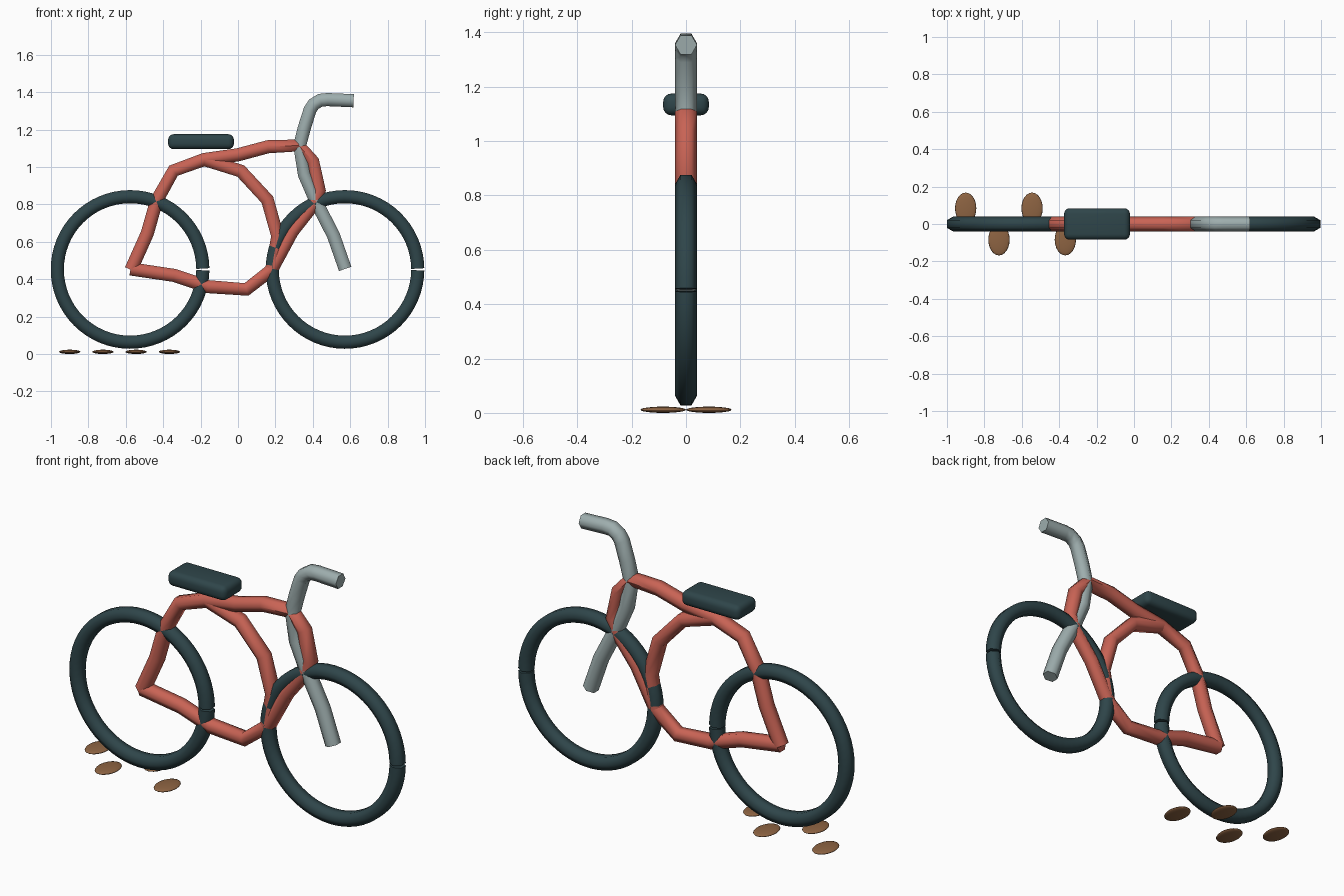
import bpy, bmesh, math
from mathutils import Vector

if "Cube" in bpy.data.objects:
    bpy.data.objects.remove(bpy.data.objects["Cube"])

TUBE = 0.0405


def material(name, rgb):
    m = bpy.data.materials.new(name)
    m.diffuse_color = (*rgb, 1)
    m.use_nodes = True
    m.node_tree.nodes["Principled BSDF"].inputs["Base Color"].default_value = m.diffuse_color
    return m


TEAL = material("dark teal", (0.028, 0.06, 0.068))
RED = material("brick red", (0.58, 0.125, 0.09))
SILVER = material("silver grey", (0.34, 0.42, 0.42))
BROWN = material("brown", (0.27, 0.127, 0.055))


def finish(name, bm, mat, angle=62):
    bmesh.ops.recalc_face_normals(bm, faces=bm.faces)
    me = bpy.data.meshes.new(name)
    bm.to_mesh(me)
    bm.free()
    me.materials.append(mat)
    ob = bpy.data.objects.new(name, me)
    bpy.context.collection.objects.link(ob)
    bpy.ops.object.select_all(action='DESELECT')
    ob.select_set(True)
    bpy.context.view_layer.objects.active = ob
    bpy.ops.object.shade_smooth_by_angle(angle=math.radians(angle))
    return ob


def tube(name, path, mat):
    """Sweep a hexagon along a path in the x-z plane, with capped ends."""
    pts = [Vector((x, 0, z)) for x, z in path]
    bm = bmesh.new()
    rings = []
    for i, p in enumerate(pts):
        before = (p - pts[i - 1]).normalized() if i else Vector()
        after = (pts[i + 1] - p).normalized() if i < len(pts) - 1 else Vector()
        side = Vector((0, 1, 0))
        up = (before + after).normalized().cross(side)
        rings.append([bm.verts.new(p + TUBE * (math.cos(a) * side + math.sin(a) * up))
                      for a in (k * math.pi / 3 for k in range(6))])
    for r, s in zip(rings, rings[1:]):
        for k in range(6):
            n = (k + 1) % 6
            bm.faces.new((r[k], r[n], s[n], s[k]))
    bm.faces.new(rings[0])
    bm.faces.new(rings[-1])
    return finish(name, bm, mat)


# Wheels: nearly closed rings with a thin seam
for name, cx in (("rear_wheel", -0.577), ("front_wheel", 0.572)):
    angles = [math.radians(0.7 + 358.6 * i / 64) for i in range(65)]
    tube(name, [(cx + 0.389 * math.cos(a), 0.452 + 0.389 * math.sin(a)) for a in angles], TEAL)

# Frame: outer loop from the rear axle and back, plus the inner curved tube
tube("frame_upper", [(-0.572, 0.45), (-0.485, 0.645), (-0.435, 0.82), (-0.345, 0.98),
                     (-0.18, 1.04), (0.0, 1.065), (0.16, 1.108), (0.325, 1.115),
                     (0.4, 1.03), (0.435, 0.875), (0.405, 0.8)], RED)
tube("frame_lower", [(0.42, 0.82), (0.29, 0.655), (0.18, 0.45), (0.045, 0.345),
                     (-0.16, 0.36), (-0.34, 0.42), (-0.575, 0.455)], RED)
tube("frame_inner", [(-0.18, 1.04), (0.015, 0.978), (0.157, 0.825),
                     (0.212, 0.63), (0.18, 0.45)], RED)

# Fork, stem and handlebar in one bent tube
tube("fork_and_handlebar", [(0.573, 0.455), (0.51, 0.635), (0.42, 0.81), (0.355, 0.96),
                            (0.33, 1.115), (0.355, 1.21), (0.385, 1.305), (0.405, 1.335),
                            (0.44, 1.357), (0.48, 1.36), (0.618, 1.354)], SILVER)

# Seat: rounded box
bm = bmesh.new()
bmesh.ops.create_cube(bm, size=1)
for v in bm.verts:
    v.co = (-0.198 + v.co.x * 0.352, v.co.y * 0.168, 1.135 + v.co.z * 0.08)
bmesh.ops.bevel(bm, geom=bm.edges[:], offset=0.03, segments=4, profile=0.5, affect='EDGES')
finish("seat", bm, TEAL, 40)

# Flat oval pads on the ground, alternating sides
for i, x in enumerate((-0.9, -0.722, -0.545, -0.367)):
    bm = bmesh.new()
    bmesh.ops.create_uvsphere(bm, u_segments=24, v_segments=12, radius=1)
    for v in bm.verts:
        v.co = (x + v.co.x * 0.057, (0.084, -0.084)[i % 2] + v.co.y * 0.084,
                0.0115 + v.co.z * 0.0115)
    finish(f"ground_pad_{i + 1}", bm, BROWN, 80)
